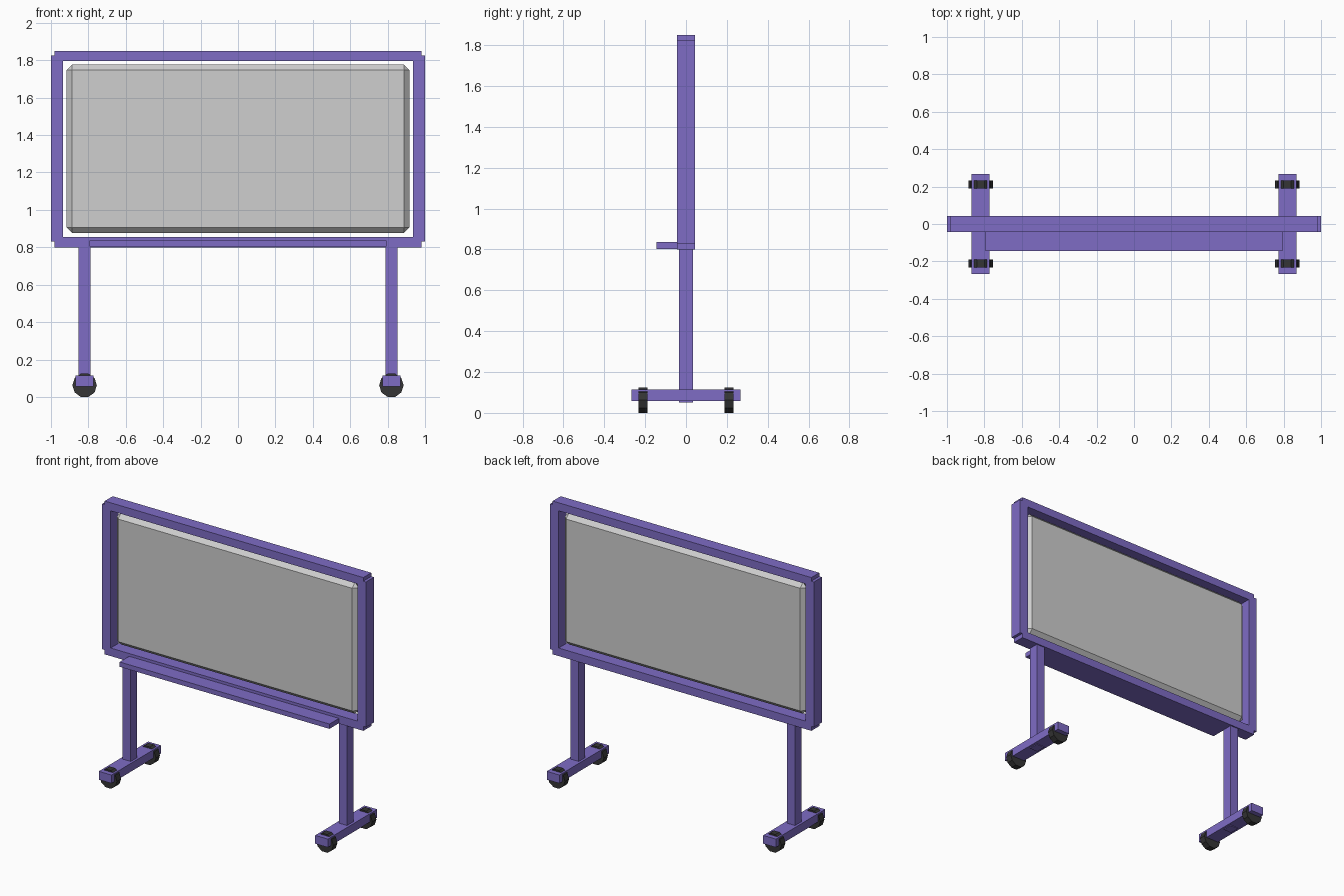
import bpy, math

if "Cube" in bpy.data.objects:
    bpy.data.objects.remove(bpy.data.objects["Cube"])


def material(name, rgb):
    m = bpy.data.materials.new(name)
    m.diffuse_color = (*rgb, 1)
    m.use_nodes = True
    m.node_tree.nodes["Principled BSDF"].inputs["Base Color"].default_value = m.diffuse_color
    return m


purple = material("purple_paint", (0.21, 0.15, 0.56))
grey = material("board_grey", (0.62, 0.62, 0.62))
black = material("wheel_black", (0.035, 0.035, 0.035))


def box(name, x, y, z, mat):
    """Box from (min, max) ranges on each axis."""
    r = (x, y, z)
    bpy.ops.mesh.primitive_cube_add(size=1, location=[(a + b) / 2 for a, b in r])
    o = bpy.context.object
    o.name = name
    o.scale = [b - a for a, b in r]
    bpy.ops.object.transform_apply(location=False, rotation=False, scale=True)
    o.data.materials.append(mat)
    return o


D = 0.043  # half depth of the frame

# Frame rails
box("frame_top", (-0.98, 0.98), (-D, D), (1.795, 1.85), purple)
box("frame_bottom", (-0.98, 0.98), (-D, D), (0.80, 0.855), purple)

# Floating board with chamfered edges
board = box("board", (-0.917, 0.917), (-0.031, 0.031), (0.877, 1.777), grey)
bev = board.modifiers.new("chamfer", "BEVEL")
bev.width = 0.03
bev.segments = 1

# Pen tray
box("pen_tray", (-0.795, 0.795), (-0.145, -0.04), (0.803, 0.836), purple)

for s, side in ((-1, "left"), (1, "right")):
    # Frame side, leg and foot
    c = s * 0.9675
    box("frame_" + side, (c - 0.0325, c + 0.0325), (-D, D), (0.83, 1.825), purple)
    c = s * 0.82
    box("leg_" + side, (c - 0.0315, c + 0.0315), (-0.035, 0.035), (0.052, 0.81), purple)
    box("foot_" + side, (c - 0.048, c + 0.048), (-0.267, 0.267), (0.057, 0.114), purple)
    # Ten-sided wheels, with corners pointing left and right
    for t, end in ((-1, "front"), (1, "back")):
        r = 0.0655
        bpy.ops.mesh.primitive_cylinder_add(
            vertices=10, radius=r, depth=0.045,
            location=(c, t * 0.211, r * math.cos(math.radians(18))),
            rotation=(math.pi / 2, math.radians(18), 0))
        w = bpy.context.object
        w.name = "wheel_%s_%s" % (end, side)
        w.data.materials.append(black)
